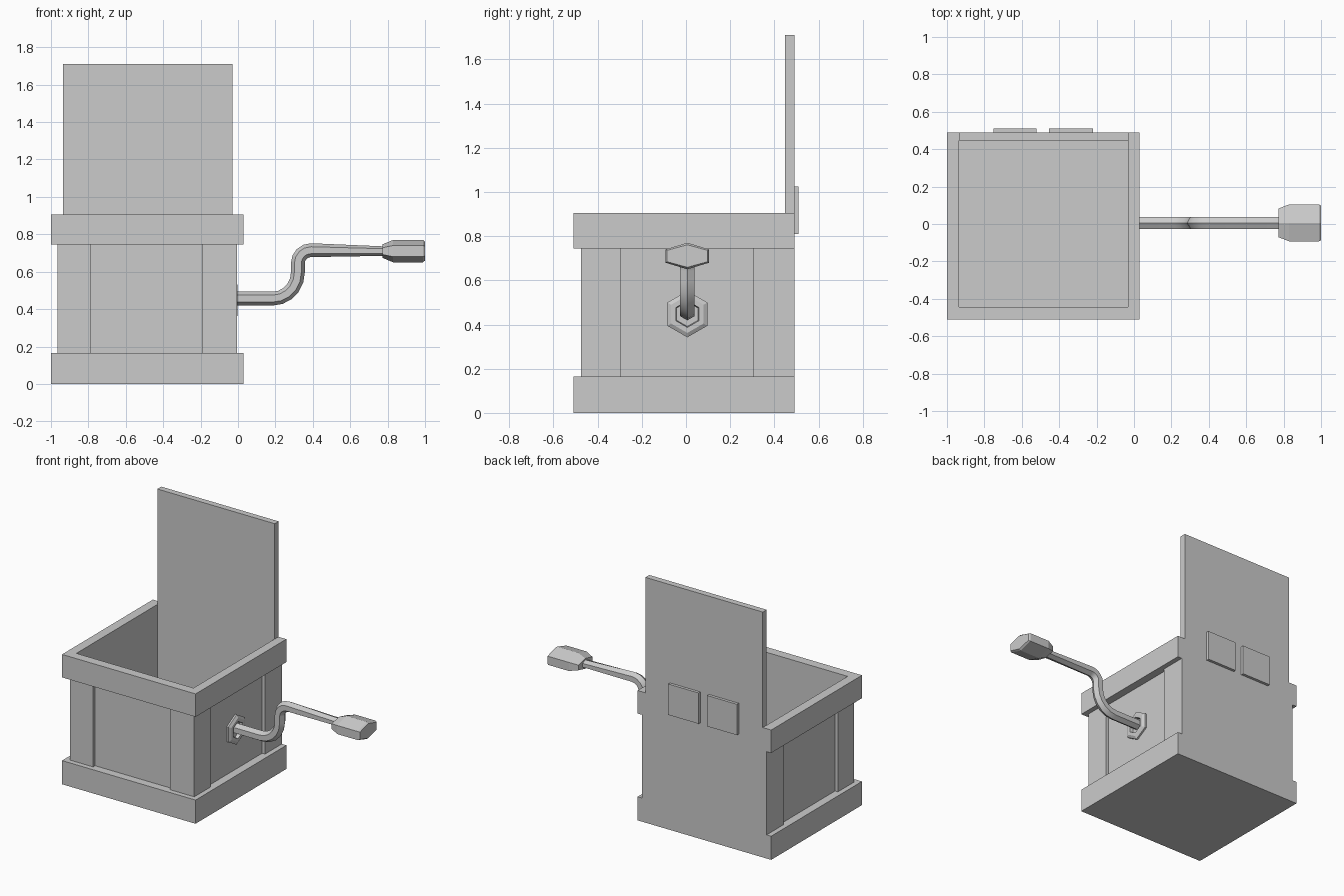
import bpy, bmesh, math
from mathutils import Vector

if "Cube" in bpy.data.objects:
    bpy.data.objects.remove(bpy.data.objects["Cube"])

grey = bpy.data.materials.new("plain grey")
grey.diffuse_color = (0.6, 0.6, 0.6, 1)
grey.use_nodes = True
grey.node_tree.nodes["Principled BSDF"].inputs["Base Color"].default_value = grey.diffuse_color


def finish(name, bm):
    bmesh.ops.recalc_face_normals(bm, faces=bm.faces[:])
    me = bpy.data.meshes.new(name)
    bm.to_mesh(me)
    bm.free()
    me.materials.append(grey)
    ob = bpy.data.objects.new(name, me)
    bpy.context.collection.objects.link(ob)
    return ob


def prism(name, outline, z0, z1):
    """Extrude a plan outline from z0 to z1."""
    bm = bmesh.new()
    face = bm.faces.new([bm.verts.new((x, y, z0)) for x, y in outline])
    top = bmesh.ops.extrude_face_region(bm, geom=[face])["geom"]
    verts = [v for v in top if isinstance(v, bmesh.types.BMVert)]
    bmesh.ops.translate(bm, verts=verts, vec=(0, 0, z1 - z0))
    return finish(name, bm)


def box(name, x0, x1, y0, y1, z0, z1):
    return prism(name, [(x0, y0), (x1, y0), (x1, y1), (x0, y1)], z0, z1)


def boolean(ob, other, operation):
    """Apply a boolean and discard the helper."""
    mod = ob.modifiers.new("cut", "BOOLEAN")
    mod.operation, mod.solver, mod.object = operation, "EXACT", other
    bpy.context.view_layer.objects.active = ob
    bpy.ops.object.modifier_apply(modifier=mod.name)
    bpy.data.objects.remove(other)


def loft(name, rings, cap=True, closed=False):
    """Skin a list of equal-length point rings."""
    bm = bmesh.new()
    loops = [[bm.verts.new(p) for p in ring] for ring in rings]
    n = len(loops[0])
    pairs = list(zip(loops, loops[1:])) + ([(loops[-1], loops[0])] if closed else [])
    for a, b in pairs:
        for i in range(n):
            j = (i + 1) % n
            bm.faces.new((a[i], a[j], b[j], b[i]))
    if cap:
        bm.faces.new(loops[0])
        bm.faces.new(loops[-1])
    return finish(name, bm)


HEX = [(math.sin(i * math.pi / 3), math.cos(i * math.pi / 3)) for i in range(6)]
CY = 0.006  # crank centre line

# Case: walls with recessed panels between corner posts, two bands, open inside
d = 0.022
L, R, F, B = -0.965, -0.005, -0.475, 0.49
plan = [(L, F), (-0.785, F), (-0.785, F + d), (-0.19, F + d), (-0.19, F), (R, F),
        (R, -0.295), (R - d, -0.295), (R - d, 0.305), (R, 0.305), (R, B),
        (L, B), (L, 0.305), (L + d, 0.305), (L + d, -0.295), (L, -0.295)]
case = prism("case", plan, 0.1, 0.8)
boolean(case, box("base_band", -1, 0.03, -0.51, B, 0, 0.165), "UNION")
boolean(case, box("top_band", -1, 0.03, -0.51, B, 0.745, 0.905), "UNION")
boolean(case, box("cavity", -0.935, -0.032, -0.445, 0.447, 0.035, 1.1), "DIFFERENCE")

# Open lid and its hinge plates
box("lid", -0.935, -0.03, 0.447, B, 0.905, 1.71)
for i, (x0, x1) in enumerate([(-0.75, -0.52), (-0.455, -0.22)]):
    box(f"hinge_plate_{i + 1}", x0, x1, B, 0.51, 0.81, 1.025)

# Hexagonal collar with a chamfered rim and an open centre
collar = [(-0.03, 0.105), (-0.015, 0.105), (-0.004, 0.085), (-0.004, 0.06), (-0.03, 0.055)]
loft("crank_collar", [[(x, CY + r * a, 0.447 + r * b) for a, b in HEX] for x, r in collar],
     cap=False, closed=True)

# Crank rod: hexagonal section swept along an S-shaped path, thinning to the end
path = [(-0.03, 0.456), (0.185, 0.456)]
for k in range(1, 6):
    t = k / 5 * math.pi / 2
    path.append((0.185 + 0.135 * math.sin(t), 0.596 - 0.14 * math.cos(t)))
for k in range(5):
    t = k / 4 * math.pi / 2
    path.append((0.39 - 0.07 * math.cos(t), 0.645 + 0.07 * math.sin(t)))
path.append((0.79, 0.71))
rings = []
for i, p in enumerate(path):
    a, b = path[max(i - 1, 0)], path[min(i + 1, len(path) - 1)]
    t = Vector((b[0] - a[0], b[1] - a[1])).normalized()
    h = 0.025 if i == len(path) - 1 else 0.037
    rings.append([(p[0] - t.y * h * v, CY + 0.037 * u, p[1] + t.x * h * v) for u, v in HEX])
rod = loft("crank_rod", rings)

# Crank handle: flattened hexagonal grip, tapered towards the rod
w = 0.099 / HEX[1][0]
grip = [(0.772, 0.77, 0.6), (0.83, 1, 1), (0.988, 1, 1), (1.0, 0.93, 0.85)]
loft("crank_handle", [[(x, CY + w * sy * a, 0.71 + 0.06 * sz * b) for a, b in HEX]
                      for x, sy, sz in grip])

# Smooth the bends of the rod only
bpy.ops.object.select_all(action="DESELECT")
rod.select_set(True)
bpy.context.view_layer.objects.active = rod
bpy.ops.object.shade_smooth_by_angle(angle=math.radians(35))
